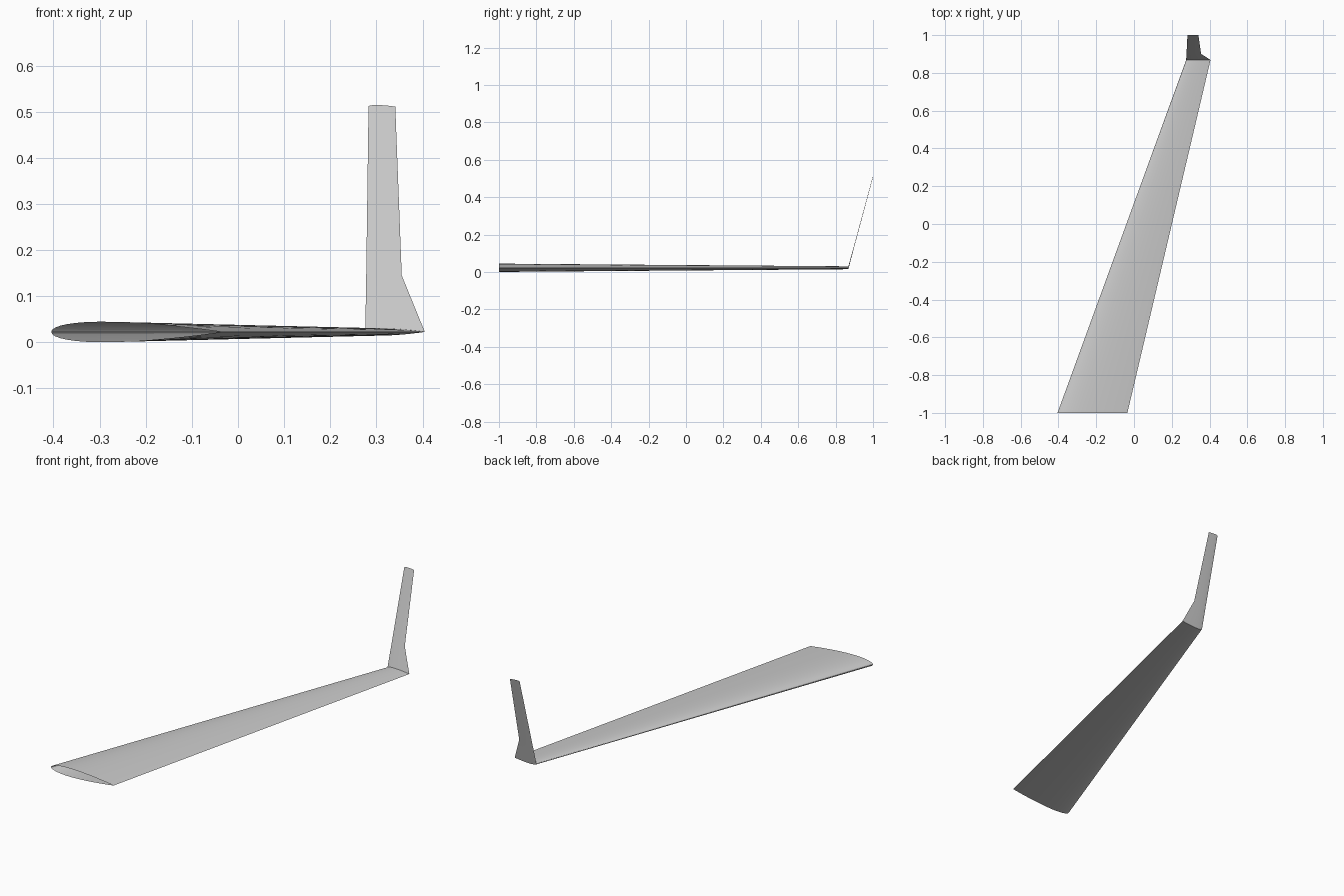
import bpy, bmesh, math

cube = bpy.data.objects.get("Cube")
if cube:
    bpy.data.objects.remove(cube, do_unlink=True)

# Plain grey skin
grey = bpy.data.materials.new("light_grey")
grey.use_nodes = True
colour = (0.6, 0.6, 0.6, 1)
grey.diffuse_color = colour
grey.node_tree.nodes["Principled BSDF"].inputs["Base Color"].default_value = colour

STEPS = 20  # points along each side of the aerofoil
MID_Z = 0.0225


def half_thickness(t):
    """Symmetric aerofoil, twelve percent thick, sharp trailing edge."""
    return 0.6 * (0.2969 * math.sqrt(t) - 0.126 * t - 0.3516 * t**2
                  + 0.2843 * t**3 - 0.1036 * t**4)


def section(bm, lead, trail, y, z):
    """Closed aerofoil loop: over the top to the nose, back underneath."""
    loop = []
    for i in range(2 * STEPS):
        t = 0.5 + 0.5 * math.cos(math.pi * i / STEPS)
        side = 1 if i <= STEPS else -1
        chord = trail - lead
        height = side * chord * half_thickness(t) if 0 < i else 0
        loop.append(bm.verts.new((lead + chord * t, y, z + height)))
    return loop


def loft(name, stations):
    """Open-ended skin through a row of aerofoil sections."""
    bm = bmesh.new()
    loops = [section(bm, *s) for s in stations]
    for a, b in zip(loops, loops[1:]):
        for i in range(len(a)):
            j = (i + 1) % len(a)
            bm.faces.new((a[i], a[j], b[j], b[i]))
    bmesh.ops.recalc_face_normals(bm, faces=bm.faces)
    mesh = bpy.data.meshes.new(name)
    bm.to_mesh(mesh)
    bm.free()
    mesh.materials.append(grey)
    obj = bpy.data.objects.new(name, mesh)
    bpy.context.collection.objects.link(obj)
    bpy.ops.object.select_all(action="DESELECT")
    obj.select_set(True)
    bpy.context.view_layer.objects.active = obj
    bpy.ops.object.shade_smooth_by_angle(angle=math.radians(30))
    return obj


# Stations: leading edge x, trailing edge x, y, z
root = (-0.405, -0.035, -1.0, MID_Z)
tip = (0.276, 0.405, 0.868, MID_Z)
fin_knee = (0.278, 0.355, 0.901, 0.145)
fin_top = (0.283, 0.341, 1.0, 0.511)

loft("wing", [root, tip])
loft("winglet", [tip, fin_knee, fin_top])
